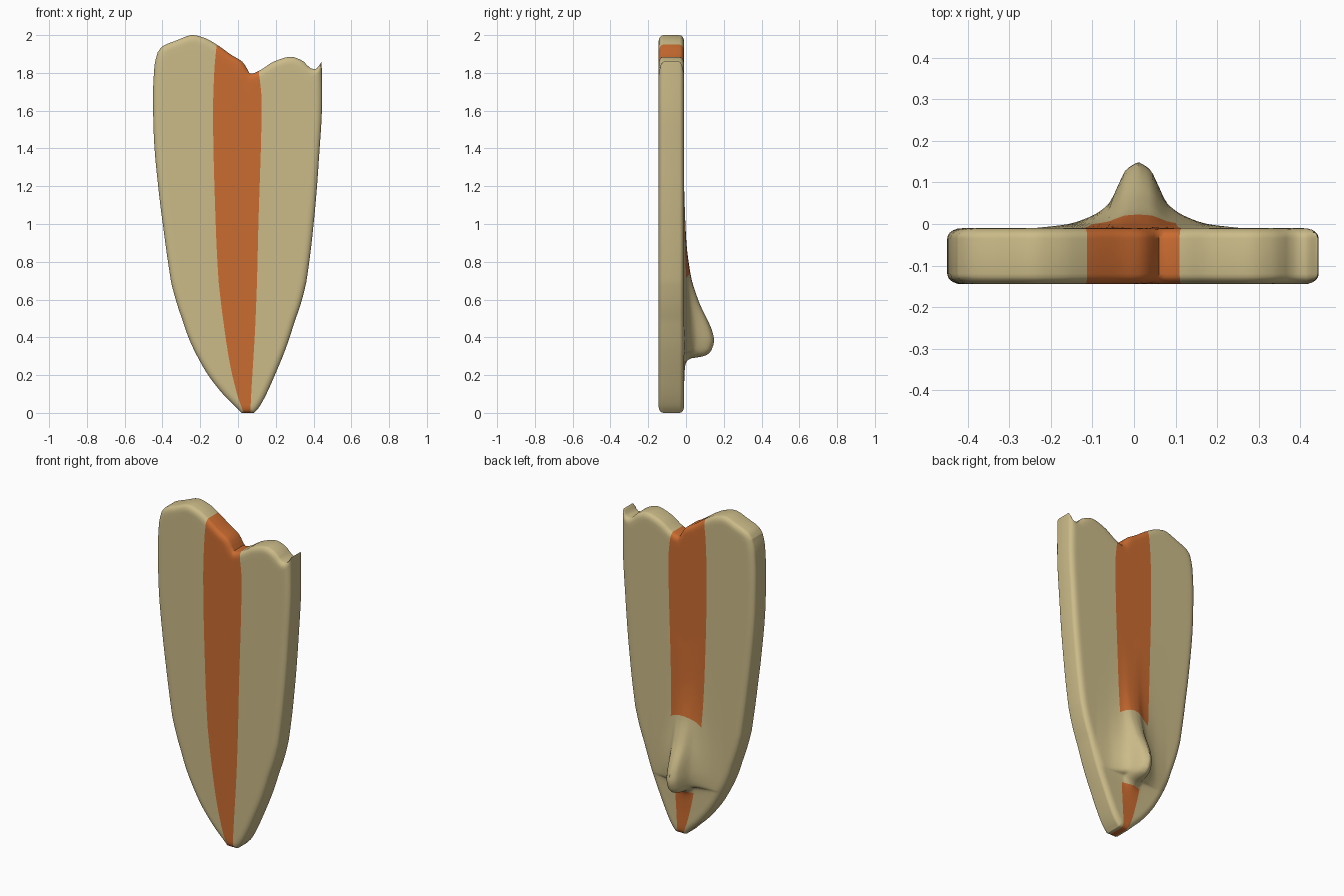
import bpy, math
from mathutils import Vector, kdtree
from mathutils.geometry import intersect_point_line

if "Cube" in bpy.data.objects:
    bpy.data.objects.remove(bpy.data.objects["Cube"])


def curve(*pts):
    """Smooth monotone curve through (u, v) points, returned as a function."""
    n = len(pts)
    d = [(pts[i + 1][1] - pts[i][1]) / (pts[i + 1][0] - pts[i][0]) for i in range(n - 1)]
    m = [d[0]] + [2 * a * b / (a + b) if a * b > 0 else 0 for a, b in zip(d, d[1:])] + [d[-1]]

    def f(u):
        u = min(max(u, pts[0][0]), pts[-1][0])
        i = 0
        while i < n - 2 and u > pts[i + 1][0]:
            i += 1
        h = pts[i + 1][0] - pts[i][0]
        t = (u - pts[i][0]) / h
        return ((2*t**3 - 3*t*t + 1) * pts[i][1] + (t**3 - 2*t*t + t) * h * m[i]
                + (3*t*t - 2*t**3) * pts[i + 1][1] + (t**3 - t*t) * h * m[i + 1])
    return f


def material(name, rgb):
    mat = bpy.data.materials.new(name)
    mat.diffuse_color = (*rgb, 1)
    mat.use_nodes = True
    mat.node_tree.nodes["Principled BSDF"].inputs["Base Color"].default_value = mat.diffuse_color
    return mat


# Board outline and stripe edges: x as a function of z
left = curve((0, .02), (.03, -.01), (.1, -.08), (.23, -.177), (.44, -.277), (.73, -.352),
             (1.15, -.417), (1.5, -.447), (1.68, -.45), (1.84, -.442), (1.91, -.425))
right = curve((0, .085), (.035, .115), (.2, .195), (.39, .27), (.655, .345), (1, .40),
              (1.34, .428), (1.66, .445), (1.86, .443))
stripe_l = curve((0, .03), (.1, -.005), (.3, -.05), (.6, -.09), (1, -.118), (1.6, -.132),
                 (1.8, -.126), (1.95, -.113))
stripe_r = curve((0, .065), (.1, .07), (.5, .093), (1, .108), (1.65, .125), (1.81, .11))
edges = [(left, 1.91), (stripe_l, 1.95), (stripe_r, 1.81), (right, 1.86)]

# Broken top edge: z as a function of x
top = curve((-.425, 1.91), (-.40, 1.94), (-.33, 1.97), (-.24, 2), (-.177, 1.985), (-.113, 1.95),
            (-.035, 1.895), (.025, 1.857), (.045, 1.828), (.065, 1.795), (.11, 1.81),
            (.19, 1.86), (.28, 1.885), (.34, 1.865), (.39, 1.822), (.41, 1.82), (.443, 1.86))

# Fin: height along the board, and falloff sideways
fin_len = curve((.15, 0), (.24, .004), (.27, .012), (.288, .035), (.297, .09), (.31, .125),
                (.335, .148), (.38, .16), (.43, .15), (.47, .135), (.6, .075), (.73, .035),
                (.92, .011), (1.18, 0))
fin_wid = curve((0, 1), (.03, .875), (.045, .69), (.07, .375), (.11, .19), (.17, .06), (.25, 0))

# Grid spacing: columns across (panel, fraction), rows upward
side = [0, .006, .02, .045, .08, .12] + [.12 + .88 * k / 16 for k in range(1, 17)]
cols = ([(0, t) for t in side] + [(1, k / 18) for k in range(1, 19)]
        + [(2, 1 - t) for t in reversed(side[:-1])])
SPLIT, FIN_LO, FIN_HI = 1.2, .275, .74
rows = [0, .003, .008, .015, .025, .04, .06, .08, .1, .13, .16, .19, .22, .25, .265, FIN_LO, .28]
rows += [.285 + .004 * k for k in range(16)] + [.36 + .02 * k for k in range(43)]
upper = [k / 14 for k in range(1, 13)] + [.9, .94, .96, .975, .986, .993, .997, 1]
levels = [(z, 0) for z in rows] + [(SPLIT, u) for u in upper]


def grid_point(level, col):
    z, u = level
    p, t = col
    (fa, za), (fb, zb) = edges[p], edges[p + 1]
    tip = fa(za) * (1 - t) + fb(zb) * t
    xa = fa(z + u * (za - SPLIT))
    xb = fb(z + u * (zb - SPLIT))
    x = xa * (1 - t) + xb * t
    # bow the rows near the upper end of the fin so its colour edge is an arch
    bow = max(0, 1 - abs(z - FIN_HI) / .25)
    return Vector((x, 0, z + u * (top(tip) - SPLIT) - 4 * min(abs(x - .01), .11) ** 2 * bow))


grid = [[grid_point(l, c) for c in cols] for l in levels]
R, C = len(levels), len(cols)

# Outline loop of the grid, used to round the rails
loop = ([(0, j) for j in range(C)] + [(i, C - 1) for i in range(1, R)]
        + [(R - 1, j) for j in range(C - 2, -1, -1)] + [(i, 0) for i in range(R - 2, 0, -1)])
outline = [grid[i][j] for i, j in loop]
N = len(outline)
tree = kdtree.KDTree(N)
for k, p in enumerate(outline):
    tree.insert(p, k)
tree.balance()


def rim_distance(p):
    _, k, best = tree.find(p)
    for a, b in ((k - 1, k), (k, (k + 1) % N)):
        q, t = intersect_point_line(p, outline[a], outline[b])
        if 0 <= t <= 1:
            best = min(best, (p - q).length)
    return best


MID, HALF, RX, RY = -.0775, .0675, .035, .025
front, back = [], []
on_rim = set(loop)
for i in range(R):
    for j in range(C):
        p = grid[i][j]
        d = 0 if (i, j) in on_rim else min(rim_distance(p), RX)
        thick = HALF - RY + RY * math.sqrt(max(0, 1 - (1 - d / RX) ** 2))
        dx = abs(p.x - .01)
        fin = fin_len(p.z - 8 * min(dx, .06) ** 2) * fin_wid(dx) * (d / RX)
        front.append((p.x, MID - thick, p.z))
        back.append((p.x, MID + thick + fin, p.z))

# Faces, with the orange stripe interrupted by the fin on the back
faces, mats = [], []
M = R * C
for i in range(R - 1):
    for j in range(C - 1):
        a, b, c, d = i * C + j, i * C + j + 1, (i + 1) * C + j + 1, (i + 1) * C + j
        stripe = cols[j + 1][0] == 1
        z = (levels[i][0] + levels[i + 1][0]) / 2
        faces += [(a, b, c, d), (d + M, c + M, b + M, a + M)]
        mats += [int(stripe), int(stripe and not FIN_LO < z < FIN_HI)]
for k in range(N):
    (i0, j0), (i1, j1) = loop[k], loop[(k + 1) % N]
    a, b = i0 * C + j0, i1 * C + j1
    faces.append((b, a, a + M, b + M))
    mats.append(int(i0 == i1 and cols[max(j0, j1)][0] == 1))

mesh = bpy.data.meshes.new("broken_surfboard")
mesh.from_pydata(front + back, [], faces)
mesh.materials.append(material("board_tan", (.60, .50, .25)))
mesh.materials.append(material("stripe_orange", (.60, .15, .03)))
mesh.polygons.foreach_set("material_index", mats)
board = bpy.data.objects.new("broken_surfboard", mesh)
bpy.context.collection.objects.link(board)
bpy.context.view_layer.objects.active = board
board.select_set(True)
bpy.ops.object.shade_smooth_by_angle(angle=math.radians(50))
